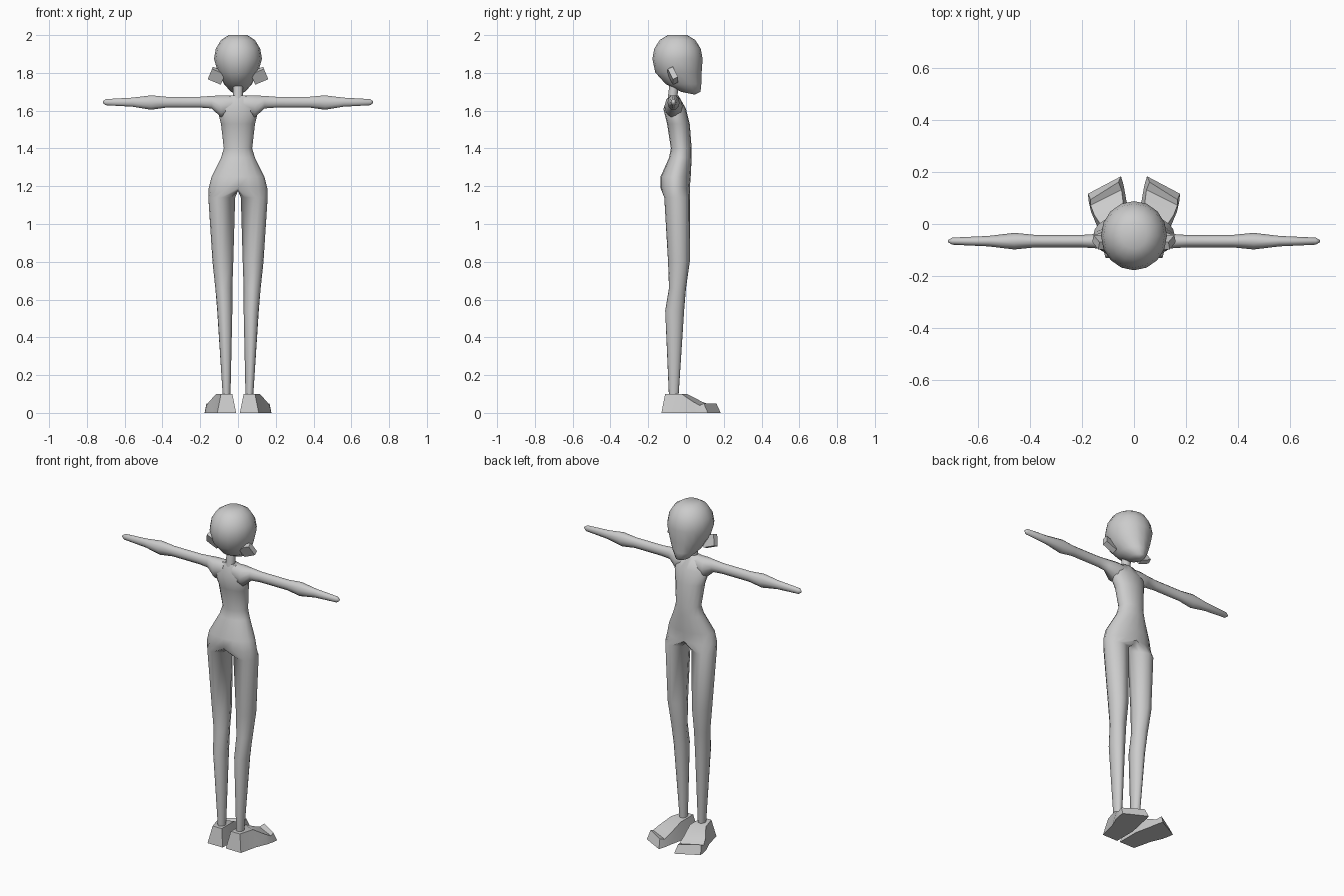
import bpy, bmesh, math
from mathutils import Vector, Matrix, Euler

if "Cube" in bpy.data.objects:
    bpy.data.objects.remove(bpy.data.objects["Cube"], do_unlink=True)

grey = bpy.data.materials.new("plain grey")
grey.use_nodes = True
grey.diffuse_color = (0.6, 0.6, 0.6, 1)
grey.node_tree.nodes["Principled BSDF"].inputs["Base Color"].default_value = grey.diffuse_color


def finish(bm, name, sharp_angle=60, side=1):
    """Turn a bmesh into a shaded object, reflected across x when side is -1."""
    for vert in bm.verts:
        vert.co.x *= side
    bmesh.ops.recalc_face_normals(bm, faces=bm.faces)
    mesh = bpy.data.meshes.new(name)
    bm.to_mesh(mesh)
    bm.free()
    mesh.materials.append(grey)
    part = bpy.data.objects.new(name, mesh)
    bpy.context.collection.objects.link(part)
    bpy.ops.object.select_all(action='DESELECT')
    part.select_set(True)
    bpy.context.view_layer.objects.active = part
    bpy.ops.object.shade_smooth_by_angle(angle=math.radians(sharp_angle))


def bridge(bm, first, second):
    count = len(first)
    for i in range(count):
        j = (i + 1) % count
        bm.faces.new((first[i], first[j], second[j], second[i]))


def loft(bm, loops, start=True, end=True):
    """Join point loops into a tube and return its vertex loops."""
    rings = [[bm.verts.new(point) for point in loop] for loop in loops]
    for first, second in zip(rings, rings[1:]):
        bridge(bm, first, second)
    if start:
        bm.faces.new(rings[0])
    if end:
        bm.faces.new(rings[-1])
    return rings


def oval(inner, outer, back, front, z, angles):
    """Level oval filling the given x and y limits."""
    centre = Vector(((inner + outer) / 2, (back + front) / 2, z))
    width, depth = (outer - inner) / 2, (front - back) / 2
    return [centre + Vector((width * math.cos(a), depth * math.sin(a), 0)) for a in angles]


def sweep(start, turn, steps):
    return [start - turn * i / steps for i in range(steps)]


around = sweep(math.pi / 2, math.tau, 16)

# Head: a ball with a flattened crown, narrowing and leaning forward to the chin
bm = bmesh.new()
bmesh.ops.create_uvsphere(bm, u_segments=16, v_segments=8, radius=1)
for vert in bm.verts:
    x, y, z = vert.co
    low = max(0, -z)
    vert.co.x = 0.127 * x * (1 - low / 4)
    vert.co.y = 0.133 * y - 0.045 + 0.09 * low ** 3
    vert.co.z = min(2, 1.875 + z * (0.14 if z > 0 else 0.19))
finish(bm, "head")

# Neck
bm = bmesh.new()
neck_base = oval(-0.026, 0.026, -0.1, -0.05, 1.64, around)
loft(bm, [neck_base, [point + Vector((0, 0.02, 0.16)) for point in neck_base]])
finish(bm, "neck")

# Torso sections: half width, back, front, height
torso = [(0.06, -0.09, -0.04, 1.68),
         (0.11, -0.12, 0.0, 1.61),
         (0.09, -0.1, 0.02, 1.53),
         (0.075, -0.08, 0.03, 1.4),
         (0.09, -0.09, 0.03, 1.35),
         (0.14, -0.135, 0.025, 1.25),
         (0.155, -0.135, 0.02, 1.19)]
# Leg sections: inner side, outer side, back, front, height
leg = [(0.015, 0.157, -0.115, 0.02, 1.14),
       (0.025, 0.135, -0.095, 0.02, 0.8),
       (0.03, 0.12, -0.09, 0.0, 0.66),
       (0.03, 0.11, -0.11, -0.01, 0.54),
       (0.04, 0.08, -0.09, -0.04, 0.08)]

# Torso and legs share one skin that divides at the crotch
bm = bmesh.new()
hip = loft(bm, [oval(-width, width, *rest, around) for width, *rest in torso], end=False)[-1]
crotch = [bm.verts.new((0, y, 1.175)) for y in (-0.1, -0.055, -0.01)]
for side in (1, -1):
    if side == 1:
        opening = hip[:9] + crotch
    else:
        opening = hip[8:] + hip[:1] + crotch[::-1]
    front = side * math.pi / 2
    angles = sweep(front, math.pi, 8) + sweep(front - math.pi, math.pi, 4)
    loops = [oval(side * inner, side * outer, *rest,
                  [a if side == 1 else math.pi - a for a in angles] if side == -1 else angles)
             for inner, outer, *rest in leg]
    bridge(bm, opening, loft(bm, loops, start=False)[0])
finish(bm, "torso_and_legs")

# Arm sections: distance out, half height
arm = [(0.03, 0.05), (0.09, 0.06), (0.14, 0.035), (0.2, 0.03), (0.38, 0.03),
       (0.46, 0.04), (0.56, 0.025), (0.7, 0.017), (0.715, 0.005)]
# Foot sections from heel to toe: distance forward, inner side, outer side, height
foot = [(-0.13, 0.01, 0.11, 0.1),
        (-0.01, 0.01, 0.135, 0.1),
        (0.07, 0.03, 0.165, 0.06),
        (0.12, 0.04, 0.175, 0.04),
        (0.15, 0.05, 0.177, 0.05)]


def arm_ring(x, half):
    """Oval across the arm, kept under the level shoulder line."""
    middle = min(1.645, 1.683 - half)
    return [(x, 0.8 * half * math.cos(a) - 0.066, middle + half * math.sin(a))
            for a in sweep(0, math.tau, 10)]


def foot_section(y, inner, outer, height):
    """Four corners, narrower on top and slanting outwards towards the toe."""
    slant = 0.12 * (y + 0.13)
    inset = height / 5
    top = 0.85 * y
    return [(inner, y + slant, 0), (outer, y - slant, 0),
            (outer - inset, top - slant, height), (inner + inset, top + slant, height)]


for side, word in ((1, "left"), (-1, "right")):
    bm = bmesh.new()
    loft(bm, [arm_ring(*section) for section in arm])
    finish(bm, word + "_arm", side=side)

    bm = bmesh.new()
    loft(bm, [foot_section(*section) for section in foot])
    finish(bm, word + "_foot", sharp_angle=40, side=side)

    # Ear: a tilted block at the back of the jaw
    bm = bmesh.new()
    tilt = Euler((math.radians(25), math.radians(-23), 0))
    bmesh.ops.create_cube(bm, size=1, matrix=Matrix.LocRotScale(
        Vector((0.112, -0.07, 1.785)), tilt, Vector((0.075, 0.03, 0.065))))
    finish(bm, word + "_ear", sharp_angle=40, side=side)
